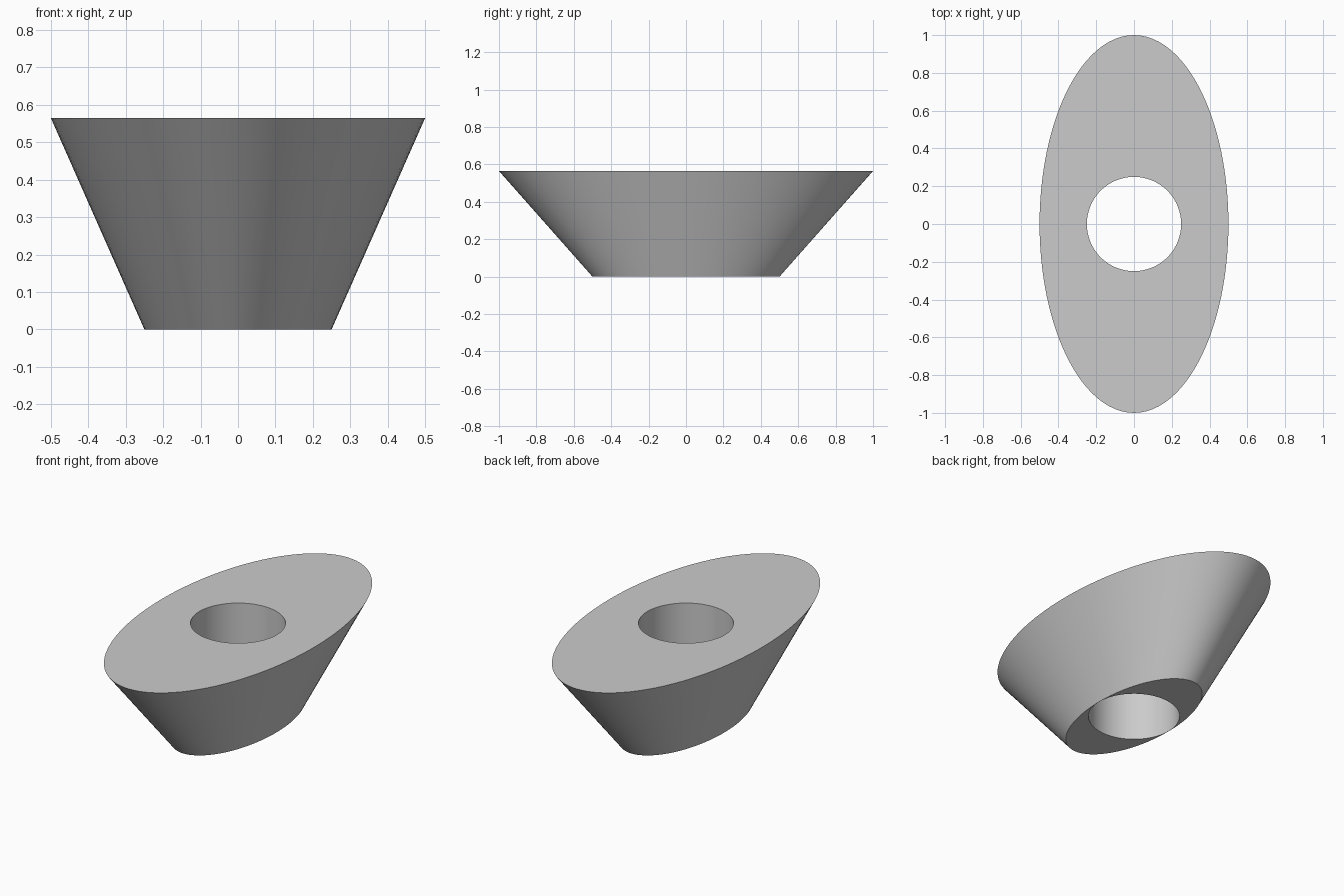
import bpy, bmesh, math

cube = bpy.data.objects.get("Cube")
if cube:
    bpy.data.objects.remove(cube, do_unlink=True)

SEGMENTS = 96
HEIGHT = 0.565
HOLE = 0.2495  # just inside the narrow width of the base

# Plain grey material
grey = bpy.data.materials.new("light_grey")
grey.use_nodes = True
colour = (0.6, 0.6, 0.6, 1)
grey.diffuse_color = colour
grey.node_tree.nodes["Principled BSDF"].inputs["Base Color"].default_value = colour

bm = bmesh.new()


def ring(rx, ry, z):
    """Ellipse of vertices at height z."""
    angles = [math.tau * i / SEGMENTS for i in range(SEGMENTS)]
    return [bm.verts.new((rx * math.cos(a), ry * math.sin(a), z)) for a in angles]


# Closed section: hole bottom, base rim, top rim, hole top
rings = [ring(HOLE, HOLE, 0), ring(0.25, 0.5, 0),
         ring(0.5, 1, HEIGHT), ring(HOLE, HOLE, HEIGHT)]

# Join each ring to the next: underside, sloped wall, top, bore
for k, lower in enumerate(rings):
    upper = rings[(k + 1) % len(rings)]
    for i in range(SEGMENTS):
        j = (i + 1) % SEGMENTS
        bm.faces.new((lower[i], lower[j], upper[j], upper[i]))
bmesh.ops.recalc_face_normals(bm, faces=bm.faces)

mesh = bpy.data.meshes.new("tapered_oval_body")
bm.to_mesh(mesh)
bm.free()
mesh.materials.append(grey)
body = bpy.data.objects.new("tapered_oval_body", mesh)
bpy.context.collection.objects.link(body)

# Smooth walls with crisp rims
bpy.ops.object.select_all(action='DESELECT')
body.select_set(True)
bpy.context.view_layer.objects.active = body
bpy.ops.object.shade_smooth_by_angle(angle=math.radians(30))
